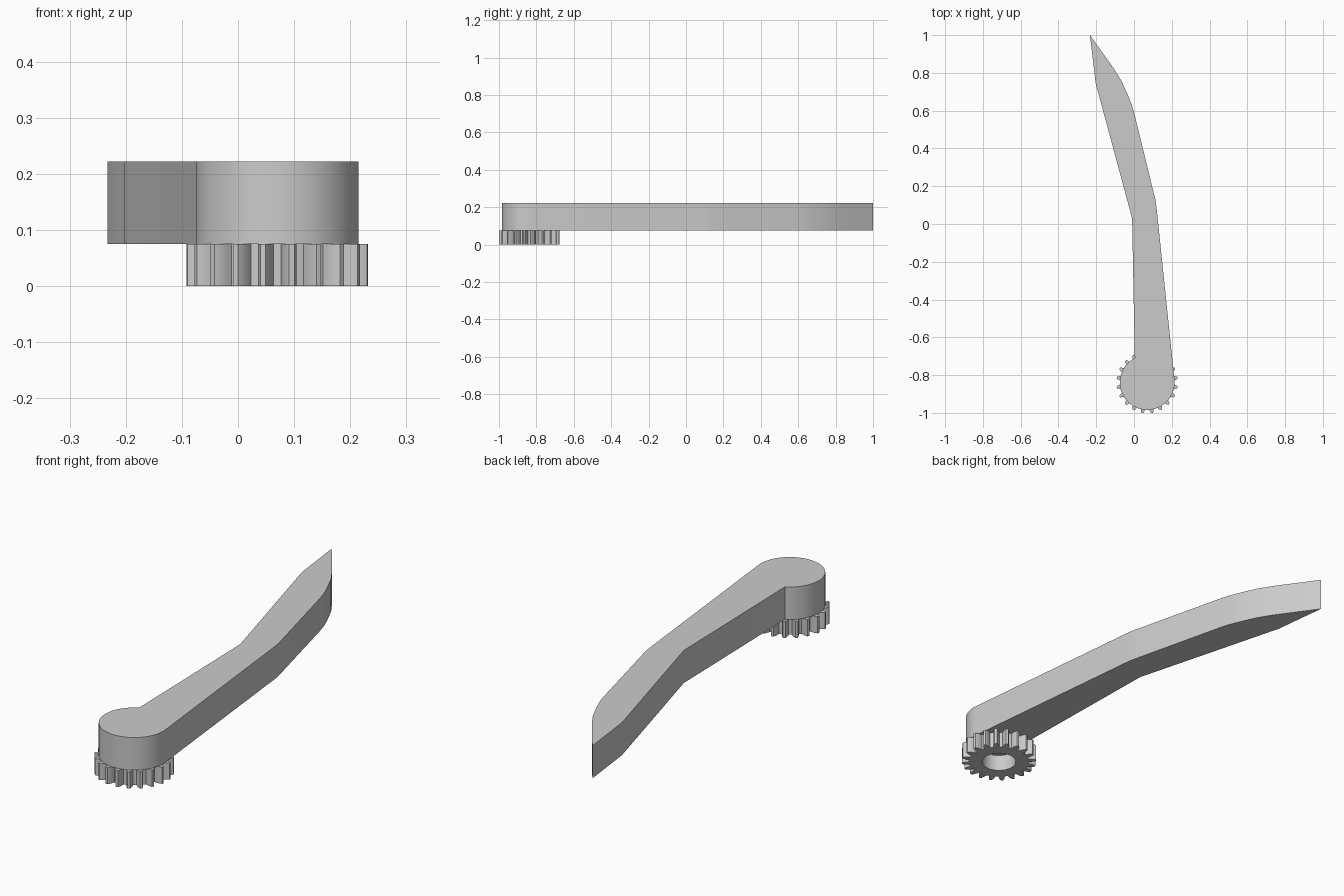
import bpy, bmesh
from math import cos, sin, radians
from mathutils import Vector

cube = bpy.data.objects.get("Cube")
if cube:
    bpy.data.objects.remove(cube, do_unlink=True)

grey = bpy.data.materials.new("plain grey")
grey.use_nodes = True
colour = (0.6, 0.6, 0.6, 1)
grey.diffuse_color = colour
grey.node_tree.nodes["Principled BSDF"].inputs["Base Color"].default_value = colour

CENTRE = Vector((0.07, -0.839))
GEAR_TOP, ARM_TOP = 0.075, 0.222
TEETH = 20


def polar(radius, degrees):
    a = radians(degrees)
    return CENTRE + Vector((cos(a), sin(a))) * radius


def make_object(name, bm):
    bmesh.ops.recalc_face_normals(bm, faces=bm.faces)
    mesh = bpy.data.meshes.new(name)
    bm.to_mesh(mesh)
    bm.free()
    mesh.materials.append(grey)
    obj = bpy.data.objects.new(name, mesh)
    bpy.context.collection.objects.link(obj)
    bpy.ops.object.select_all(action='DESELECT')
    obj.select_set(True)
    bpy.context.view_layer.objects.active = obj
    bpy.ops.object.shade_smooth_by_angle(angle=radians(30))
    return obj


def ring(bm, points, z):
    return [bm.verts.new((p[0], p[1], z)) for p in points]


def bridge(bm, a, b):
    for i in range(len(a)):
        j = (i + 1) % len(a)
        bm.faces.new((a[i], a[j], b[j], b[i]))


# Curved lever arm with a round head at the front
outer_edge = [(0.119, 0.09), (0.114, 0.125), (0.103, 0.17), (0.003, 0.58),
              (-0.012, 0.632), (-0.03, 0.677), (-0.066, 0.757), (-0.108, 0.825)]
inner_edge = [(-0.233, 1.0), (-0.203, 0.745), (-0.01, 0.03)]
head = [polar(0.145, 117 + (367 - 117) * i / 48) for i in range(49)]
outline = head + outer_edge + inner_edge
bm = bmesh.new()
low, high = ring(bm, outline, GEAR_TOP), ring(bm, outline, ARM_TOP)
bridge(bm, low, high)
bm.faces.new(low)
bm.faces.new(high)
make_object("lever_arm", bm)

# Spur gear with a round bore: each tooth is one repeated flank profile
flank = [(0.130, -6), (0.140, -5.2), (0.149, -4.2), (0.157, -2.9), (0.163, -1.7)]
tooth = flank + [(r, -a) for r, a in reversed(flank)]
rim, bore = [], []
for k in range(TEETH):
    mid = (k + 0.5) * 360 / TEETH
    for i, (r, a) in enumerate(tooth):
        rim.append(polar(r, mid + a))
        bore.append(polar(0.074, mid + (i - 4.5) * 36 / TEETH))
bm = bmesh.new()
rim_low, rim_high = ring(bm, rim, 0), ring(bm, rim, GEAR_TOP)
bore_low, bore_high = ring(bm, bore, 0), ring(bm, bore, GEAR_TOP)
bridge(bm, rim_low, rim_high)
bridge(bm, rim_high, bore_high)
bridge(bm, bore_high, bore_low)
bridge(bm, bore_low, rim_low)
make_object("spur_gear", bm)
